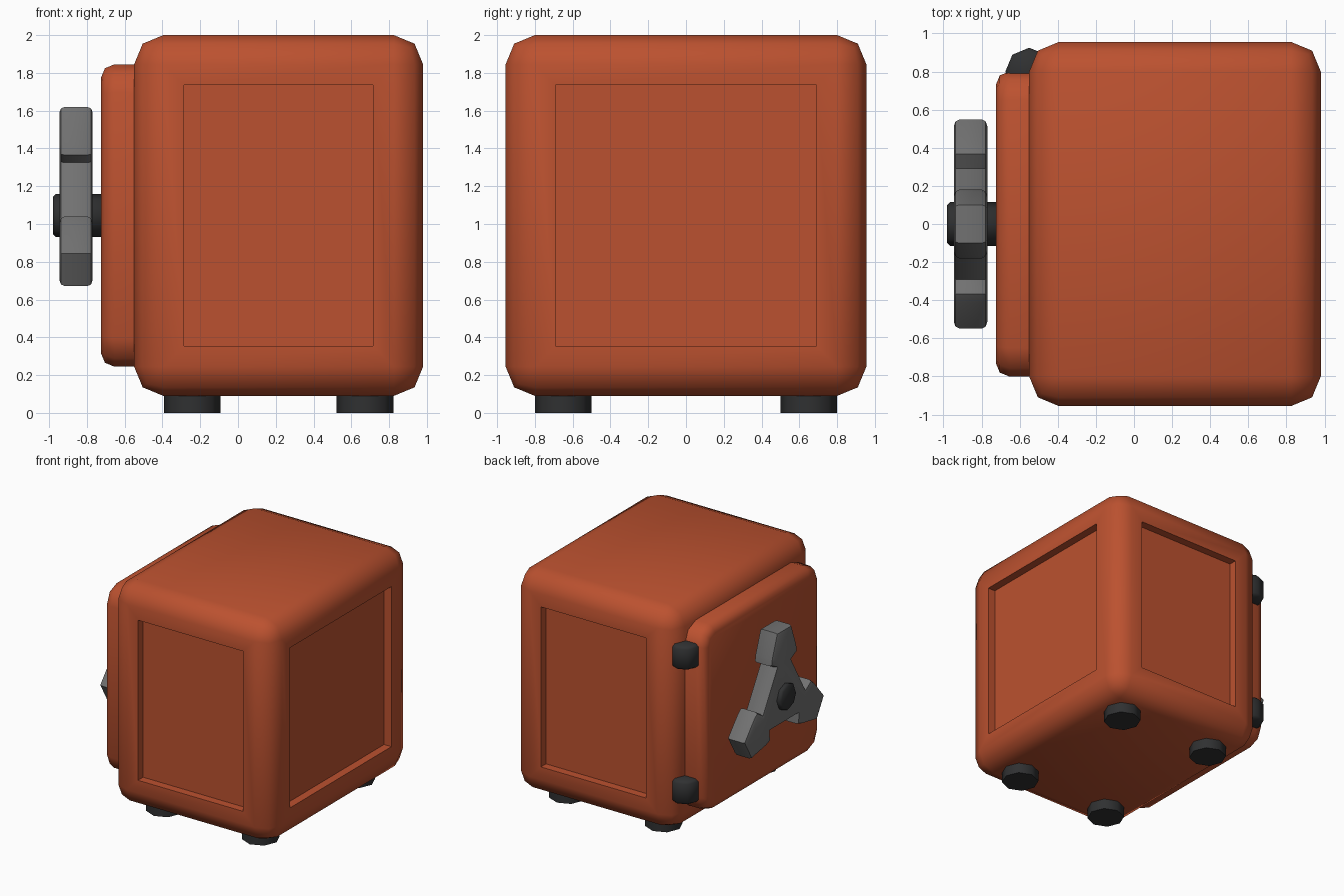
import bpy, bmesh, math
from mathutils import Matrix, Vector

if "Cube" in bpy.data.objects:
    bpy.data.objects.remove(bpy.data.objects["Cube"])


def material(name, rgb):
    m = bpy.data.materials.new(name)
    m.diffuse_color = (*rgb, 1)
    m.use_nodes = True
    m.node_tree.nodes["Principled BSDF"].inputs["Base Color"].default_value = m.diffuse_color
    return m


RED = material("rust_red", (0.50, 0.083, 0.029))
DARK = material("charcoal", (0.029, 0.030, 0.031))
GREY = material("steel_grey", (0.165, 0.165, 0.165))


def finish(bm, name, mat, angle=50):
    bmesh.ops.recalc_face_normals(bm, faces=bm.faces)
    me = bpy.data.meshes.new(name)
    bm.to_mesh(me)
    bm.free()
    ob = bpy.data.objects.new(name, me)
    bpy.context.collection.objects.link(ob)
    me.materials.append(mat)
    bpy.ops.object.select_all(action='DESELECT')
    ob.select_set(True)
    bpy.context.view_layer.objects.active = ob
    bpy.ops.object.shade_smooth_by_angle(angle=math.radians(angle))
    return ob


def box(lo, hi):
    bm = bmesh.new()
    bmesh.ops.create_cube(bm, size=1)
    lo, hi = Vector(lo), Vector(hi)
    for v in bm.verts:
        v.co = Vector((lo[i] + (v.co[i] + 0.5) * (hi[i] - lo[i]) for i in range(3)))
    return bm


def bevel(bm, edges, width, segments):
    bmesh.ops.bevel(bm, geom=edges, offset=width, offset_type='OFFSET',
                    segments=segments, profile=0.5, affect='EDGES')


def cylinder(name, centre, radius, depth, axis='Z', rim=0.0):
    bm = bmesh.new()
    bmesh.ops.create_cone(bm, cap_ends=True, segments=8, radius1=radius,
                          radius2=radius, depth=depth)
    if rim:
        bevel(bm, [e for e in bm.edges
                   if abs(e.verts[0].co.z - e.verts[1].co.z) < 1e-4], rim, 1)
    if axis == 'X':
        bm.transform(Matrix.Rotation(math.pi / 2, 4, 'Y'))
    bm.transform(Matrix.Translation(centre))
    return finish(bm, name, DARK)


# Cabinet with rounded edges and three recessed panels
bm = box((-0.55, -0.955, 0.09), (0.98, 0.955, 2.0))
bevel(bm, bm.edges[:], 0.155, 2)
bm.normal_update()
for direction in ((0, -1, 0), (0, 1, 0), (1, 0, 0)):
    d = Vector(direction)
    face = max(bm.faces, key=lambda f: (f.normal.dot(d) > 0.99) * f.calc_area())
    bmesh.ops.inset_region(bm, faces=[face], thickness=0.11, use_even_offset=True)
    rim = bmesh.ops.extrude_face_region(bm, geom=[face])
    moved = [g for g in rim["geom"] if isinstance(g, bmesh.types.BMVert)]
    bmesh.ops.translate(bm, verts=moved, vec=d * -0.07)
    if face.is_valid:
        bmesh.ops.delete(bm, geom=[face], context='FACES_ONLY')
    bm.normal_update()
finish(bm, "cabinet", RED)

# Door slab: rounded corners, then a softened outer rim
bm = box((-0.725, -0.80, 0.245), (-0.50, 0.80, 1.845))
bevel(bm, [e for e in bm.edges
           if abs(e.verts[0].co.x - e.verts[1].co.x) > 0.1], 0.15, 2)
bevel(bm, [e for e in bm.edges
           if all(v.co.x < -0.72 for v in e.verts)], 0.07, 2)
finish(bm, "door", RED)

# Door hinges
for name, z in (("upper_hinge", 1.62), ("lower_hinge", 0.46)):
    cylinder(name, (-0.55, 0.80, z), 0.125, 0.20, rim=0.02)

# Feet
for x in (-0.243, 0.672):
    for y in (-0.65, 0.65):
        cylinder("foot", (x, y, 0.06), 0.15, 0.12)

# Handle spindle
cylinder("handle_spindle", (-0.84, 0, 1.045), 0.115, 0.28, axis='X', rim=0.015)

# Three-armed handle: one arm outline (along, across) turned three times
ARM = [(0.28, -0.10), (0.32, -0.18), (0.38, -0.17), (0.575, -0.10),
       (0.575, 0.10), (0.38, 0.17), (0.32, 0.18), (0.28, 0.10)]
bm = bmesh.new()
outline = []
for k in range(3):
    a = math.pi / 2 + k * math.tau / 3
    for r, t in ARM:
        outline.append(bm.verts.new((-0.945,
                                     r * math.cos(a) - t * math.sin(a),
                                     1.045 + r * math.sin(a) + t * math.cos(a))))
front = bm.faces.new(outline)
ext = bmesh.ops.extrude_face_region(bm, geom=[front], use_keep_orig=True)
bmesh.ops.translate(bm, vec=(0.175, 0, 0),
                    verts=[g for g in ext["geom"] if isinstance(g, bmesh.types.BMVert)])
bmesh.ops.recalc_face_normals(bm, faces=bm.faces)
bevel(bm, [e for e in bm.edges
           if abs(e.verts[0].co.x - e.verts[1].co.x) < 1e-4], 0.028, 2)
finish(bm, "handle", GREY, 40)
